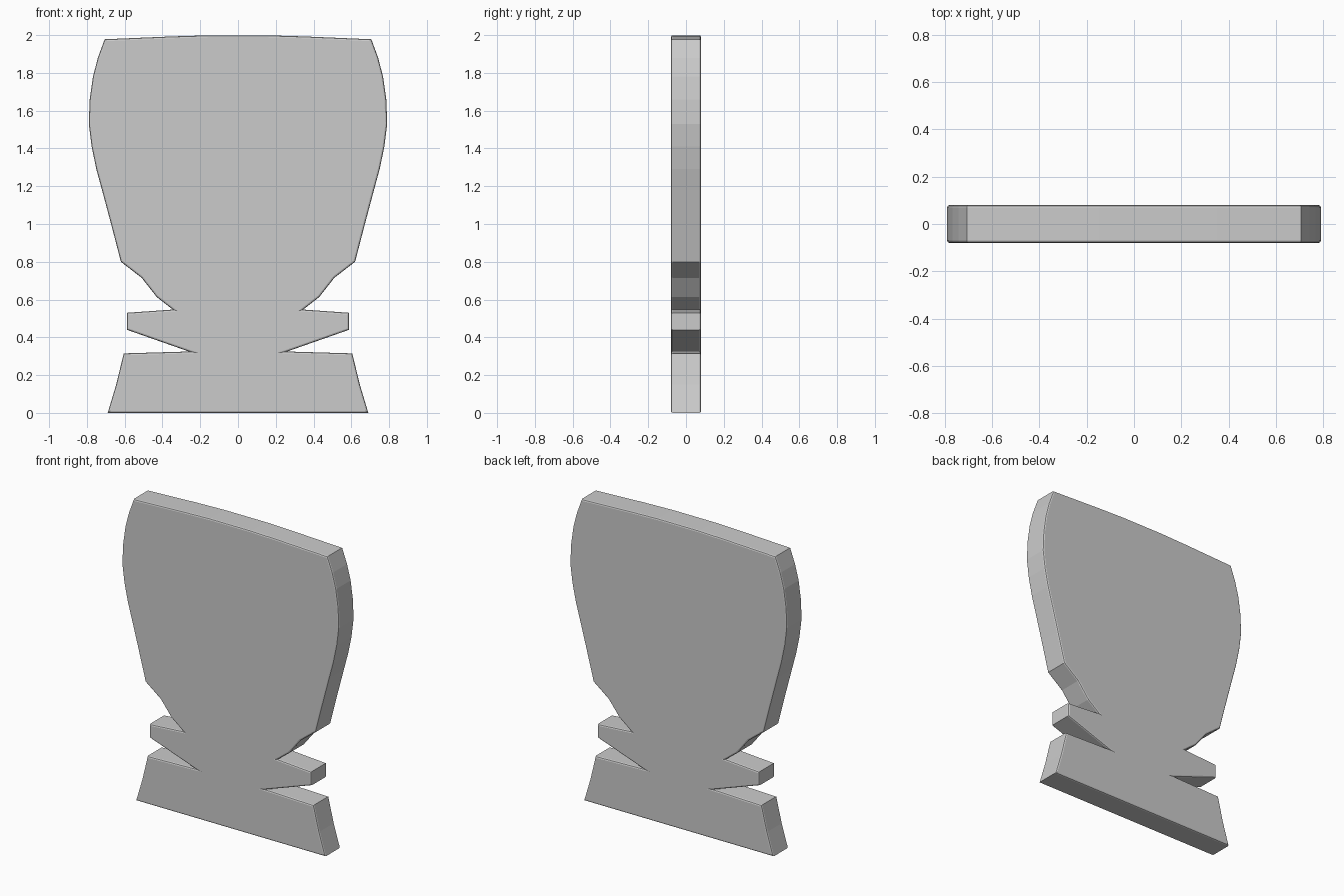
import bpy, bmesh

if "Cube" in bpy.data.objects:
    bpy.data.objects.remove(bpy.data.objects["Cube"])

# Right half of the outline, bottom to top (x, z)
foot = [(0.69, 0), (0.645, 0.15), (0.605, 0.315)]
ring = [(0.26, 0.325), (0.588, 0.44), (0.588, 0.53)]
neck = [(0.345, 0.547), (0.43, 0.613), (0.51, 0.715), (0.62, 0.80)]
bowl = [(0.672, 1.0), (0.72, 1.18), (0.75, 1.29), (0.775, 1.41), (0.79, 1.53),
        (0.785, 1.66), (0.768, 1.78), (0.742, 1.88), (0.706, 1.978)]
top = [(0.35, 1.993), (0.15, 1.999)]

half = foot + ring + neck + bowl + top
outline = half + [(-x, z) for x, z in reversed(half)]

# Extrude the flat outline through the thickness
DEPTH = 0.08
bm = bmesh.new()
front = bm.faces.new([bm.verts.new((x, -DEPTH, z)) for x, z in outline])
ext = bmesh.ops.extrude_face_region(bm, geom=[front], use_keep_orig=True)
for v in ext["geom"]:
    if isinstance(v, bmesh.types.BMVert):
        v.co.y = DEPTH
bmesh.ops.recalc_face_normals(bm, faces=bm.faces)

# Soften the front and back rims
rims = [e for e in bm.edges if abs(e.verts[0].co.y - e.verts[1].co.y) < 1e-5]
bmesh.ops.bevel(bm, geom=rims, offset=0.01, segments=2, profile=0.5,
                affect='EDGES', clamp_overlap=True)
bmesh.ops.recalc_face_normals(bm, faces=bm.faces)

mesh = bpy.data.meshes.new("goblet_panel")
bm.to_mesh(mesh)
bm.free()
panel = bpy.data.objects.new("goblet_panel", mesh)
bpy.context.collection.objects.link(panel)
